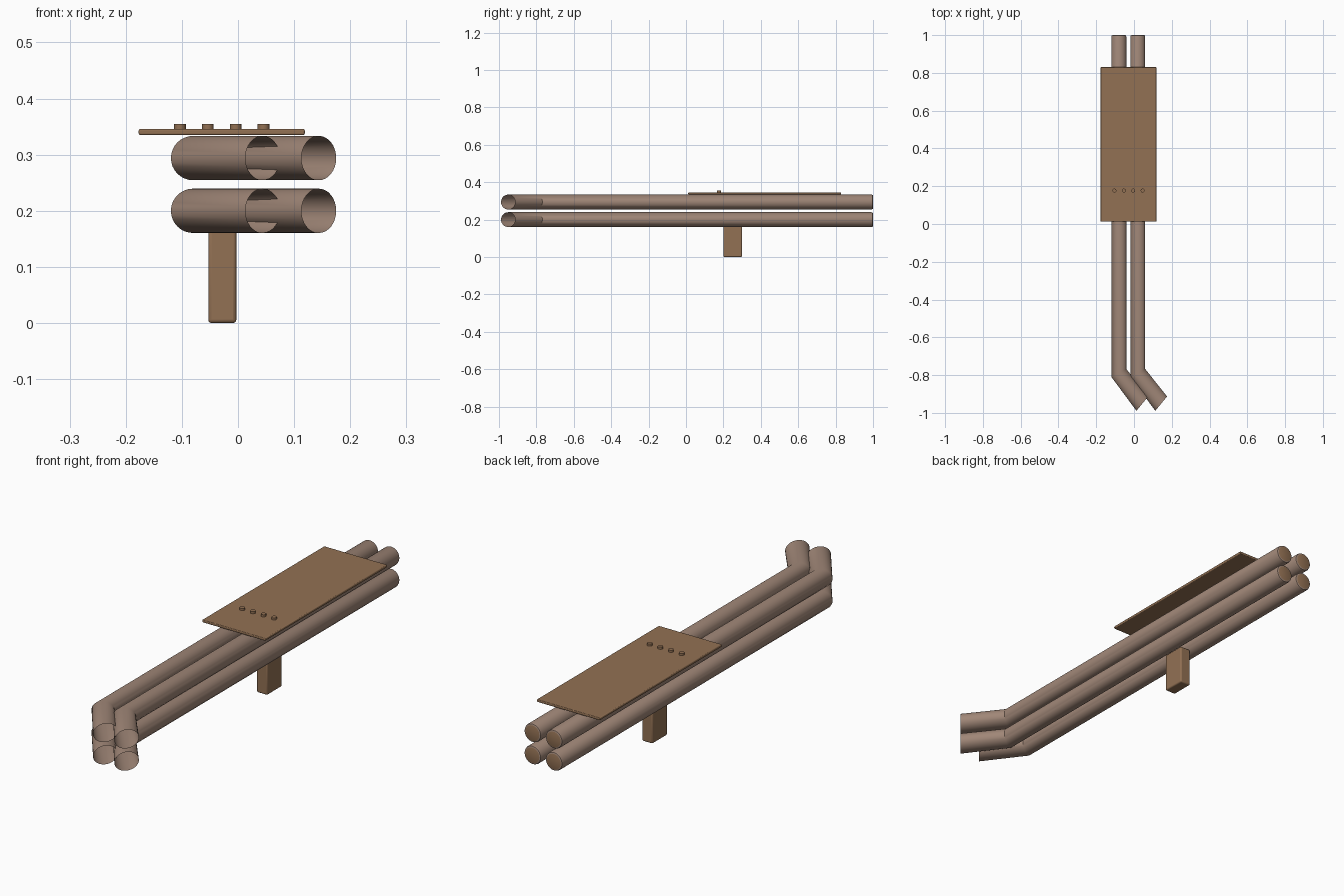
import bpy, bmesh, math
from mathutils import Vector

if "Cube" in bpy.data.objects:
    bpy.data.objects.remove(bpy.data.objects["Cube"])


def material(name, rgb):
    m = bpy.data.materials.new(name)
    m.diffuse_color = (*rgb, 1)
    m.use_nodes = True
    m.node_tree.nodes["Principled BSDF"].inputs["Base Color"].default_value = m.diffuse_color
    return m


BROWN = material("brown wood", (0.29, 0.165, 0.088))
TAUPE = material("taupe tube", (0.35, 0.24, 0.185))


def finish(bm, name, mats):
    mesh = bpy.data.meshes.new(name)
    bm.to_mesh(mesh)
    bm.free()
    for m in mats:
        mesh.materials.append(m)
    ob = bpy.data.objects.new(name, mesh)
    bpy.context.collection.objects.link(ob)
    bpy.context.view_layer.objects.active = ob
    ob.select_set(True)
    bpy.ops.object.shade_smooth_by_angle(angle=math.radians(32))
    ob.select_set(False)
    return ob


def box(name, lo, hi, bevel):
    lo, hi = Vector(lo), Vector(hi)
    bm = bmesh.new()
    bmesh.ops.create_cube(bm, size=1)
    for v in bm.verts:
        v.co = (lo + hi) / 2 + v.co * (hi - lo)
    ob = finish(bm, name, [BROWN])
    mod = ob.modifiers.new("rounded edges", "BEVEL")
    mod.width, mod.segments = bevel, 3
    return ob


R = 0.0395
SIDES = 32
# centre (x offset, y), half-width vector (x, y) and height scale of each ring
RINGS = [
    ((0.124, -0.951), (0.031, 0.038), 1),       # slanted open mouth
    ((0.0, -0.789), (R, 0.021), 1),             # mitred bend
    ((0.0, 0.992), (R, 0), 1),
    ((0.0, 0.998), (R - 0.002, 0), (R - 0.002) / R),
    ((0.0, 1.0), (R - 0.007, 0), (R - 0.007) / R),
]


def tube(name, x, z):
    bm = bmesh.new()
    rings = []
    for (cx, cy), (wx, wy), s in RINGS:
        ring = []
        for i in range(SIDES):
            a = math.tau * i / SIDES
            c = math.cos(a)
            ring.append(bm.verts.new((x + cx + wx * c, cy + wy * c,
                                      z + R * s * math.sin(a))))
        rings.append(ring)
    for p, q in zip(rings, rings[1:]):
        for i in range(SIDES):
            j = (i + 1) % SIDES
            bm.faces.new((p[j], p[i], q[i], q[j]))
    # brown plug closing the rear end
    cap = bm.faces.new(rings[-1][::-1])
    cap.material_index = 1
    finish(bm, name, [TAUPE, BROWN])


# four bent tubes
for level, z in (("lower", 0.2), ("upper", 0.294)):
    for side, x in (("left", -0.08), ("right", 0.02)):
        tube(f"{level}_{side}_tube", x, z)

# top board and handle
box("top_board", (-0.177, 0.012, 0.335), (0.119, 0.83, 0.346), 0.003)
box("handle", (-0.053, 0.2, 0), (-0.003, 0.3, 0.17), 0.006)

# row of knobs on the board
for i in range(4):
    bm = bmesh.new()
    bmesh.ops.create_cone(bm, cap_ends=True, segments=16, radius1=0.0105,
                          radius2=0.0105, depth=0.012)
    bmesh.ops.translate(bm, verts=bm.verts, vec=(-0.1035 + 0.0497 * i, 0.177, 0.349))
    finish(bm, f"knob_{i + 1}", [BROWN])
